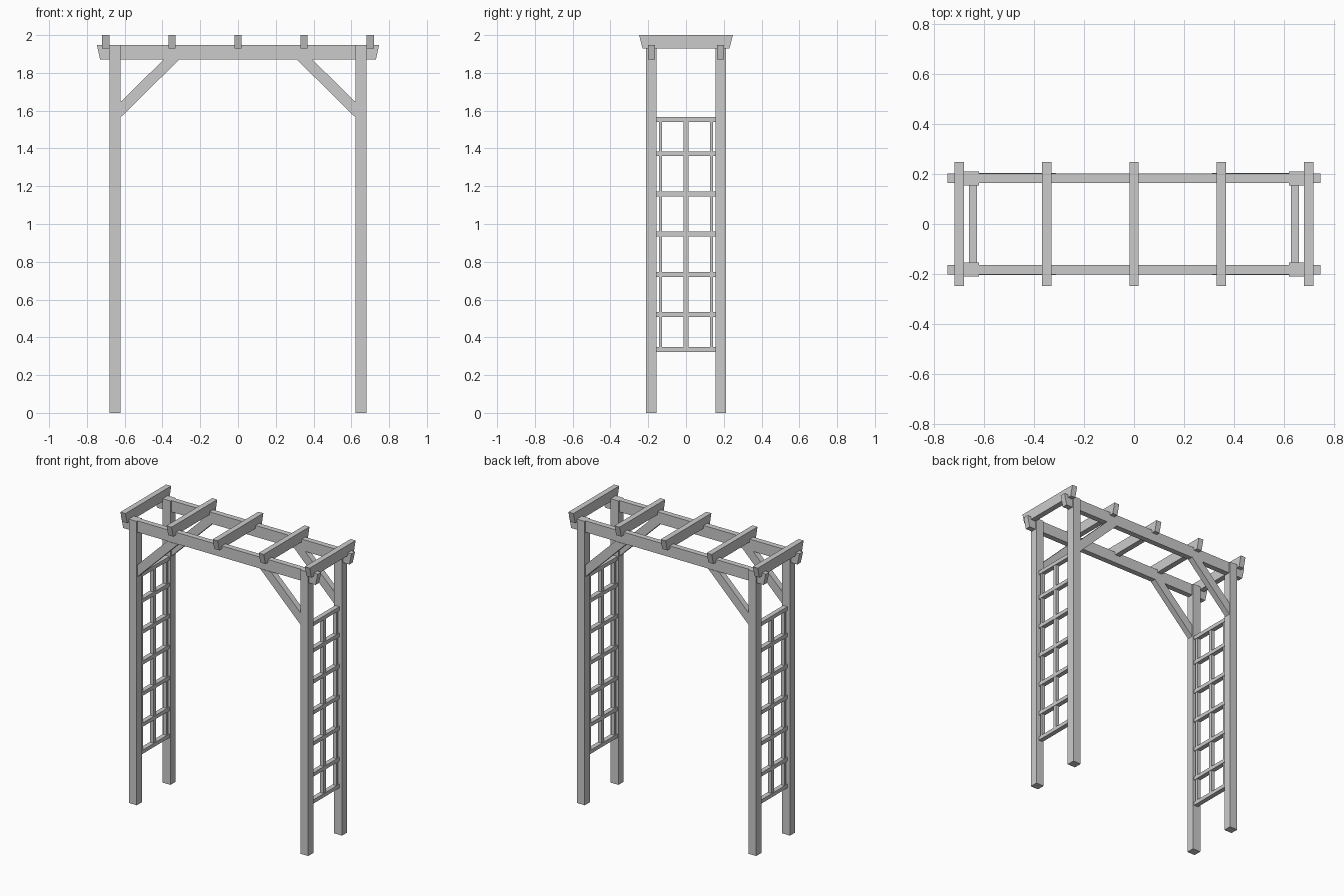
import bpy, bmesh

if "Cube" in bpy.data.objects:
    bpy.data.objects.remove(bpy.data.objects["Cube"])


def prism(name, profile, axis, a, b):
    """Extrude a 2D profile from a to b along axis ('x': profile is (y,z), 'y': profile is (x,z))."""
    bm = bmesh.new()
    def point(p, t):
        return (t, p[0], p[1]) if axis == 'x' else (p[0], t, p[1])
    lo = [bm.verts.new(point(p, a)) for p in profile]
    hi = [bm.verts.new(point(p, b)) for p in profile]
    n = len(profile)
    bm.faces.new(lo)
    bm.faces.new(hi[::-1])
    for i in range(n):
        j = (i + 1) % n
        bm.faces.new((lo[i], lo[j], hi[j], hi[i]))
    bmesh.ops.recalc_face_normals(bm, faces=bm.faces)
    me = bpy.data.meshes.new(name)
    bm.to_mesh(me)
    bm.free()
    ob = bpy.data.objects.new(name, me)
    bpy.context.collection.objects.link(ob)
    return ob


def box(name, x, y, z):
    return prism(name, [(x[0], z[0]), (x[1], z[0]), (x[1], z[1]), (x[0], z[1])], 'y', *y)


def mirror(ob, x=False, y=False):
    m = ob.modifiers.new("mirror", 'MIRROR')
    m.use_axis = (x, y, False)
    m.use_mirror_merge = False


# Four corner posts
mirror(box("post", (0.621, 0.681), (0.155, 0.211), (0, 1.948)), x=True, y=True)

# Two long beams with slanted ends
mirror(prism("beam", [(-0.73, 1.87), (0.73, 1.87), (0.747, 1.948), (-0.747, 1.948)],
             'y', 0.164, 0.202), y=True)

# Diagonal corner braces
mirror(prism("brace", [(0.621, 1.565), (0.621, 1.647), (0.394, 1.87), (0.312, 1.87)],
             'y', 0.164, 0.205), x=True, y=True)

# Five rafters with slanted ends
for i in range(5):
    cx = -0.70 + 0.35 * i
    prism("rafter", [(-0.23, 1.928), (0.23, 1.928), (0.248, 2.0), (-0.248, 2.0)],
          'x', cx - 0.019, cx + 0.019)

# Side trellis rungs
for z in (0.335, 0.52, 0.733, 0.946, 1.158, 1.372, 1.553):
    mirror(box("trellis_rung", (0.629, 0.661), (-0.155, 0.155), (z - 0.013, z + 0.013)), x=True)

# Side trellis uprights
for y in (-0.135, 0, 0.135):
    w = 0.013 if y == 0 else 0.008
    mirror(box("trellis_upright", (0.633, 0.659), (y - w, y + w), (0.33, 1.56)), x=True)
